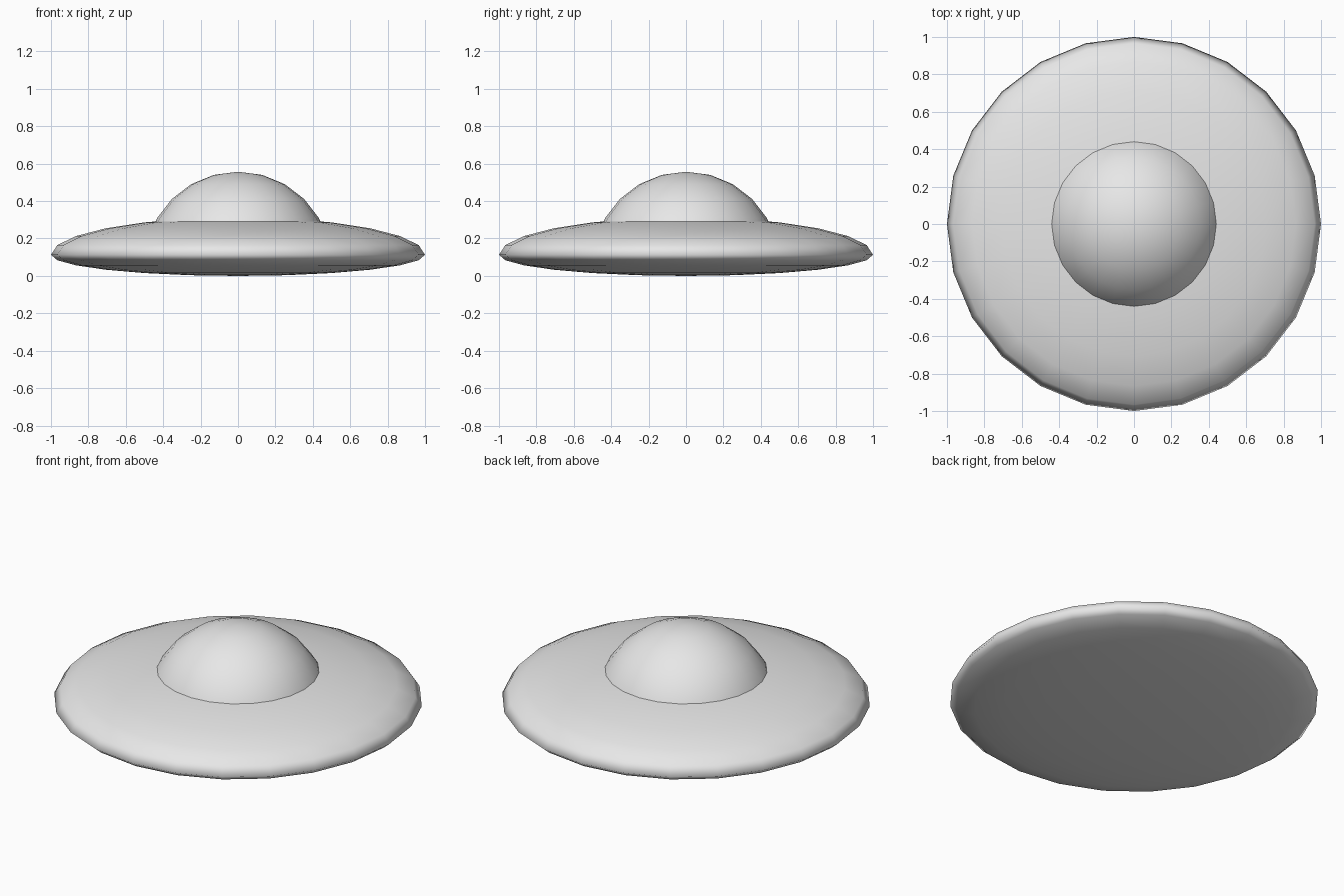
import bpy
import bmesh

cube = bpy.data.objects.get("Cube")
if cube:
    bpy.data.objects.remove(cube, do_unlink=True)

# One pale grey for the whole craft
grey = bpy.data.materials.new("pale grey")
grey.use_nodes = True
colour = (0.8, 0.8, 0.8, 1.0)
grey.diffuse_color = colour
grey.node_tree.nodes["Principled BSDF"].inputs["Base Color"].default_value = colour


def squashed_sphere(name, radius, centre_z, up, down, cut_below=None):
    """Smooth sphere with separate heights above and below its equator."""
    bm = bmesh.new()
    bmesh.ops.create_uvsphere(bm, u_segments=24, v_segments=12, radius=1)
    if cut_below is not None:
        low = [v for v in bm.verts if v.co.z < cut_below]
        bmesh.ops.delete(bm, geom=low, context="VERTS")
    for v in bm.verts:
        v.co.x *= radius
        v.co.y *= radius
        v.co.z = centre_z + v.co.z * (up if v.co.z > 0 else down)
    for f in bm.faces:
        f.smooth = True
    mesh = bpy.data.meshes.new(name)
    bm.to_mesh(mesh)
    bm.free()
    mesh.materials.append(grey)
    obj = bpy.data.objects.new(name, mesh)
    bpy.context.collection.objects.link(obj)
    return obj


# Saucer hull: fuller above the rim than below
squashed_sphere("saucer_hull", 1.0, 0.113, up=0.2, down=0.113)

# Cockpit dome: upper half only, its foot sunk into the hull
squashed_sphere("cockpit_dome", 0.5, 0.06, up=0.497, down=0.497, cut_below=-0.01)
